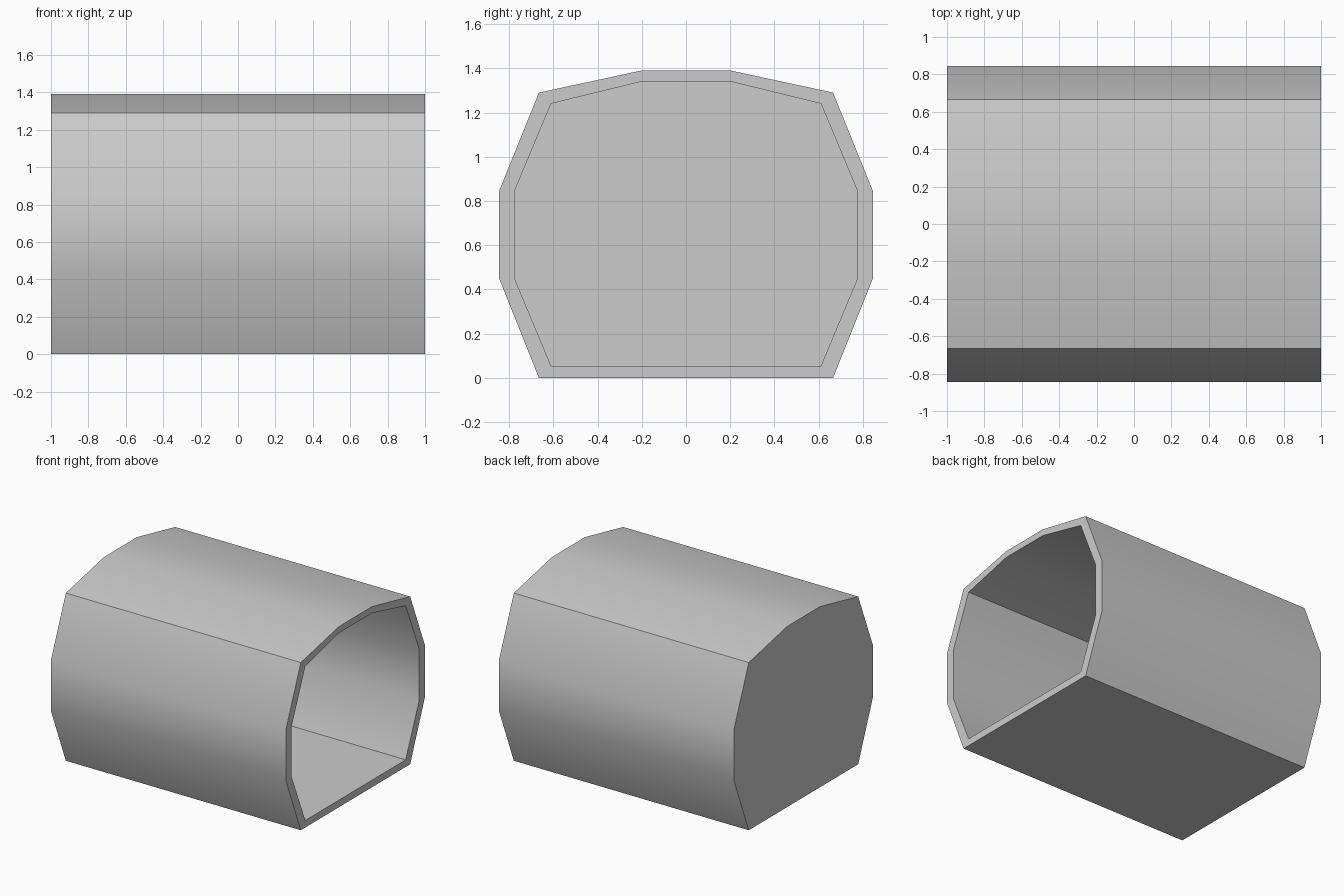
import bpy, bmesh, math

if "Cube" in bpy.data.objects:
    bpy.data.objects.remove(bpy.data.objects["Cube"])

# Half profiles (y, z), bottom to top
OUTER = [(0.665, 0), (0.845, 0.45), (0.845, 0.845), (0.665, 1.29), (0.2, 1.39)]
INNER = [(0.61, 0.055), (0.775, 0.45), (0.775, 0.845), (0.61, 1.24), (0.2, 1.34)]
FRONT, BACK, WALL = 1.0, -1.0, 0.05


def ring(bm, half, x):
    """Mirror a half profile into a closed ring of vertices at x."""
    pts = half + [(-y, z) for y, z in reversed(half)]
    return [bm.verts.new((x, y, z)) for y, z in pts]


def bridge(bm, a, b):
    for i in range(len(a)):
        j = (i + 1) % len(a)
        bm.faces.new((a[i], a[j], b[j], b[i]))


# Hollow shell: open at +x, closed at -x
bm = bmesh.new()
rings = [ring(bm, OUTER, BACK), ring(bm, OUTER, FRONT),
         ring(bm, INNER, FRONT), ring(bm, INNER, BACK + WALL)]
for a, b in zip(rings, rings[1:]):
    bridge(bm, a, b)
bm.faces.new(rings[0])
bm.faces.new(rings[-1])
bmesh.ops.recalc_face_normals(bm, faces=bm.faces)

mesh = bpy.data.meshes.new("tunnel_shell")
bm.to_mesh(mesh)
bm.free()
shell = bpy.data.objects.new("tunnel_shell", mesh)
bpy.context.collection.objects.link(shell)

# Smooth along the curved walls and roof, sharp at the corners
bpy.context.view_layer.objects.active = shell
shell.select_set(True)
bpy.ops.object.shade_smooth_by_angle(angle=math.radians(30))
